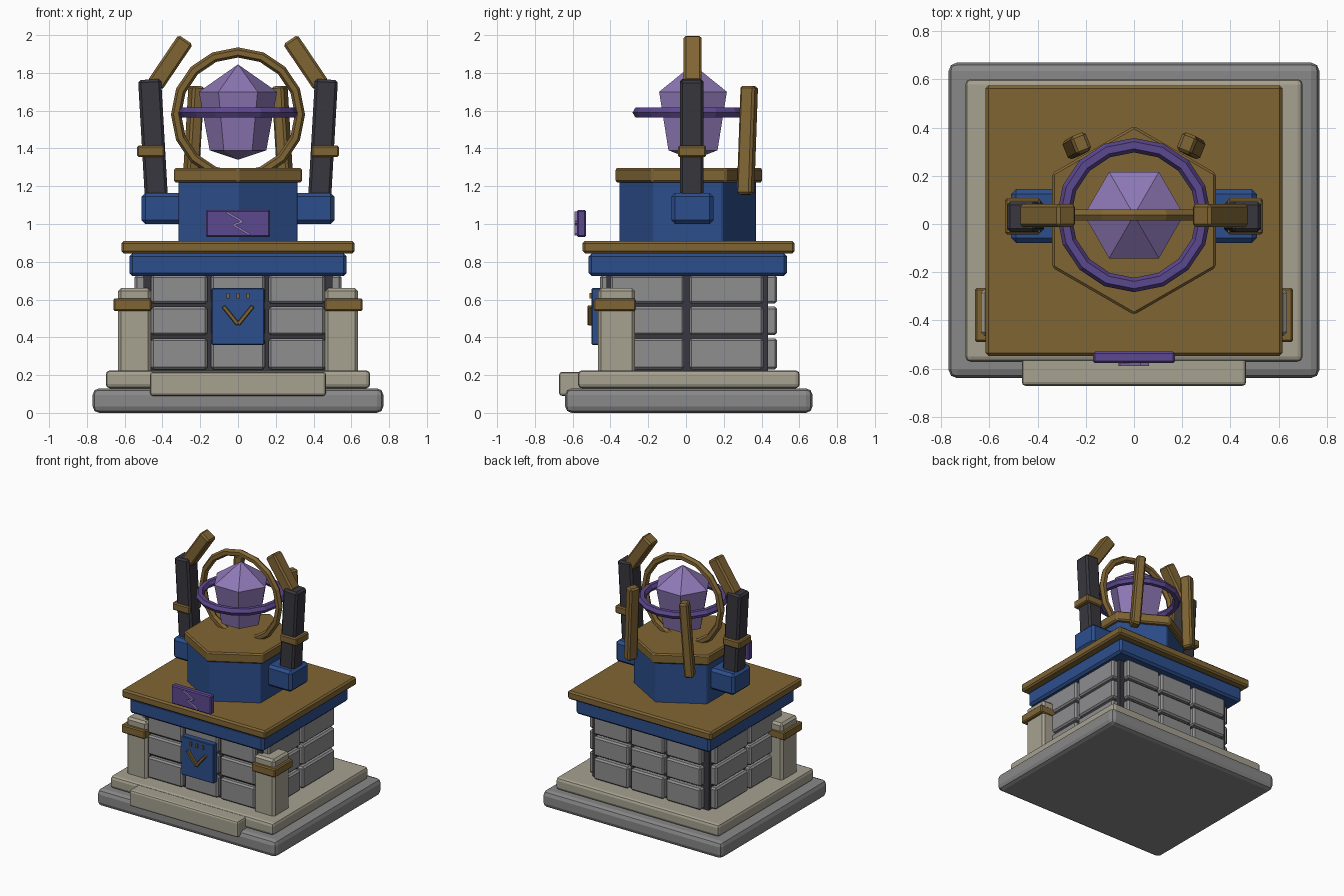
import bpy, bmesh, math
from mathutils import Vector, Matrix

if "Cube" in bpy.data.objects:
    bpy.data.objects.remove(bpy.data.objects["Cube"])


def lin(c):
    c /= 255
    return c / 12.92 if c <= 0.04045 else ((c + 0.055) / 1.055) ** 2.4


def mat(name, r, g, b):
    m = bpy.data.materials.new(name)
    m.diffuse_color = (lin(r), lin(g), lin(b), 1)
    m.use_nodes = True
    m.node_tree.nodes["Principled BSDF"].inputs["Base Color"].default_value = m.diffuse_color
    return m


GREY = mat("base grey", 136, 136, 136)
STONE = mat("block grey", 142, 142, 144)
BEIGE = mat("pale stone", 166, 161, 144)
BLUE = mat("blue", 44, 78, 140)
GOLD = mat("dull gold", 128, 101, 52)
DARK = mat("dark iron", 56, 55, 62)
PURPLE = mat("purple", 92, 72, 142)
CRYSTAL = mat("crystal violet", 142, 120, 182)


def finish(name, bm, material):
    bmesh.ops.recalc_face_normals(bm, faces=bm.faces[:])
    me = bpy.data.meshes.new(name)
    bm.to_mesh(me)
    bm.free()
    me.materials.append(material)
    ob = bpy.data.objects.new(name, me)
    bpy.context.collection.objects.link(ob)
    return ob


def solid_box(size, bevel, segs=1):
    bm = bmesh.new()
    bmesh.ops.create_cube(bm, size=1)
    bmesh.ops.scale(bm, vec=size, verts=bm.verts[:])
    if bevel:
        bmesh.ops.bevel(bm, geom=bm.edges[:], offset=bevel, segments=segs,
                        profile=0.5, affect='EDGES')
    return bm


def box(name, x, y, z, material, bevel=0.01, segs=1):
    """Box from (min, max) ranges on each axis."""
    bm = solid_box([r[1] - r[0] for r in (x, y, z)], bevel, segs)
    bmesh.ops.translate(bm, vec=[(r[0] + r[1]) / 2 for r in (x, y, z)], verts=bm.verts[:])
    return finish(name, bm, material)


def beam(name, a, b, w, d, material, twist=0, bevel=0.01):
    """Bar from a to b, w wide and d deep, turned by twist about its length."""
    a, b = Vector(a), Vector(b)
    axis = (b - a).normalized()
    side = Vector((math.cos(twist), math.sin(twist), 0))
    if abs(axis.z) < 0.99 and not twist:
        side = Vector((0, 1, 0)).cross(axis)
    deep = axis.cross(side).normalized()
    side = deep.cross(axis)
    bm = solid_box((w, d, (b - a).length), bevel)
    m = Matrix((side, deep, axis)).transposed().to_4x4()
    m.translation = (a + b) / 2
    bm.transform(m)
    return finish(name, bm, material)


def lathe(name, rings, sides, turn, cy, material, bevel=0):
    """Faceted solid from (radius, z) rings; a zero radius makes a tip."""
    bm = bmesh.new()
    loops = []
    for r, z in rings:
        n = sides if r else 1
        loops.append([bm.verts.new((r * math.cos(turn + i * math.tau / sides),
                                    cy + r * math.sin(turn + i * math.tau / sides), z))
                      for i in range(n)])
    for lo, hi in zip(loops, loops[1:]):
        for i in range(sides):
            j = (i + 1) % sides
            vs = [lo[i % len(lo)], lo[j % len(lo)], hi[j % len(hi)], hi[i % len(hi)]]
            bm.faces.new(list(dict.fromkeys(vs)))
    for lp in (loops[0], loops[-1]):
        if len(lp) > 2:
            bm.faces.new(lp)
    if bevel:
        bmesh.ops.bevel(bm, geom=bm.edges[:], offset=bevel, segments=1, affect='EDGES')
    return finish(name, bm, material)


def ring(name, major, minor, loc, rot, sides, material):
    bpy.ops.mesh.primitive_torus_add(major_radius=major, minor_radius=minor, location=loc,
                                     rotation=rot, major_segments=sides, minor_segments=6)
    ob = bpy.context.object
    ob.name = name
    ob.data.materials.append(material)


# Stepped base
box("base_slab", (-.77, .77), (-.64, .67), (0, .13), GREY, .035, 2)
box("upper_slab", (-.7, .7), (-.572, .602), (.13, .225), BEIGE, .022, 2)
box("front_step", (-.466, .466), (-.672, -.45), (.09, .217), BEIGE, .016, 2)

# Dark core with stone blocks on all four sides
box("mortar_core", (-.5, .5), (-.42, .435), (.2, .74), DARK, 0)
rows = ((.23, .395), (.412, .562), (.578, .73))
for z in rows:
    for x in ((-.46, -.162), (-.142, .142), (.162, .46)):
        box("front_block", x, (-.455, -.39), z, STONE, .012)
        box("back_block", x, (.40, .482), z, STONE, .012)
    for y in ((-.4, -.01), (.018, .41)):
        for s in (-1, 1):
            box("side_block", sorted((s * .46, s * .547)), y, z, STONE, .012)

# Front corner pilasters with gold bands
for s in (-1, 1):
    box("corner_pilaster", sorted((s * .46, s * .635)), (-.465, -.27), (.2, .66), BEIGE, .016)
    box("pilaster_band", sorted((s * .457, s * .66)), (-.49, -.265), (.54, .605), GOLD, .008)

# Front banner with chevron and three studs
box("banner", (-.14, .14), (-.5, -.45), (.36, .66), BLUE, .005)
for s in (-1, 1):
    beam("chevron_arm", (s * .078, -.508, .565), (0, -.508, .468), .022, .025, GOLD, bevel=.004)
for x in (-.053, 0, .053):
    box("banner_stud", (x - .007, x + .007), (-.51, -.495), (.605, .635), GOLD, 0)

# Roof slabs
box("blue_slab", (-.575, .575), (-.515, .535), (.725, .845), BLUE, .016)
box("gold_slab", (-.617, .617), (-.547, .575), (.845, .91), GOLD, .012)

# Plaque with a zigzag mark
box("plaque", (-.17, .17), (-.577, -.53), (.93, 1.075), PURPLE, .008)
zig = ((-.062, 1.062), (.025, 1.012), (-.025, .995), (.06, .945))
for p, q in zip(zig, zig[1:]):
    beam("plaque_zigzag", (p[0], -.582, p[1]), (q[0], -.582, q[1]), .012, .016, CRYSTAL, bevel=0)

# Hexagonal drum and cap
lathe("drum", ((.364, .9), (.364, 1.225)), 6, math.pi / 6, .01, BLUE, .006)
lathe("drum_cap", ((.392, 1.22), (.392, 1.297)), 6, math.pi / 6, .015, GOLD, .01)

# Side arms: bracket, iron post, band and claw
for s in (-1, 1):
    box("arm_bracket", sorted((s * .28, s * .51)), (-.078, .145), (1.0, 1.165), BLUE, .02)
    beam("iron_post", (s * .43, .03, 1.1), (s * .468, .03, 1.765), .122, .125, DARK, bevel=.014)
    box("post_band", sorted((s * .388, s * .535)), (-.043, .107), (1.355, 1.415), GOLD, .008)
    beam("claw", (s * .44, .035, 1.735), (s * .277, .035, 1.976), .092, .095, GOLD, bevel=.012)
    # Rear uprights
    beam("rear_upright", (s * .255, .315, 1.155), (s * .22, .335, 1.73), .068, .082, GOLD,
         twist=-s * math.radians(22), bevel=.012)

# Rings and crystal
ring("gold_ring", .328, .027, (0, .037, 1.58), (math.pi / 2, 0, 0), 16, GOLD)
ring("purple_ring", .29, .03, (0, .037, 1.59), (0, 0, 0), 16, PURPLE)
lathe("crystal", ((0, 1.34), (.15, 1.39), (.207, 1.70), (0, 1.845)), 6, 0, .037, CRYSTAL)
